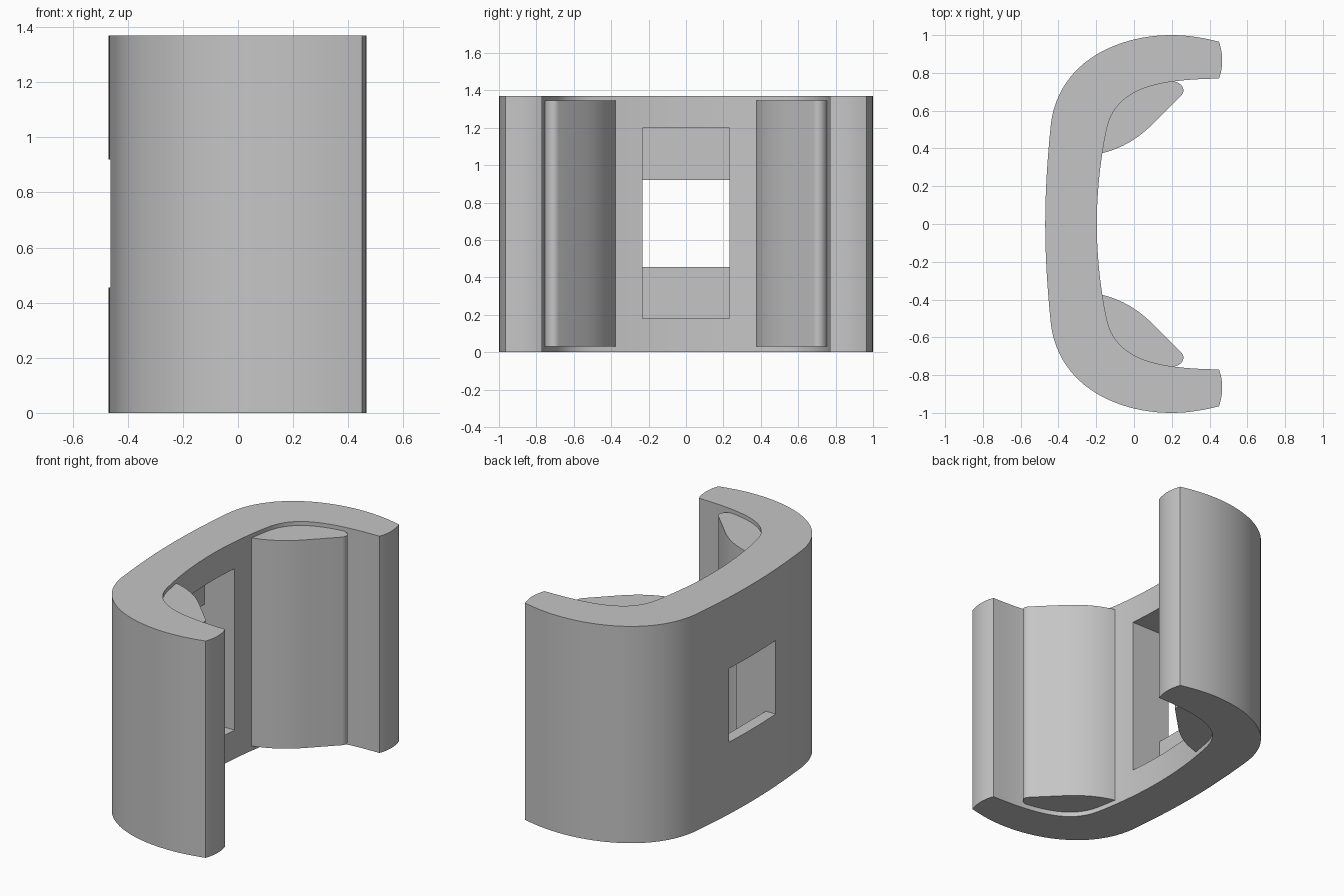
import bpy, bmesh, math
from mathutils import Vector
from mathutils.geometry import interpolate_bezier

cube = bpy.data.objects.get("Cube")
if cube:
    bpy.data.objects.remove(cube, do_unlink=True)

HEIGHT = 1.37

grey = bpy.data.materials.new("light grey")
grey.use_nodes = True
colour = (0.56, 0.56, 0.56, 1)
grey.diffuse_color = colour
grey.node_tree.nodes["Principled BSDF"].inputs["Base Color"].default_value = colour


def bezier(a, b, c, d, steps):
    pts = [Vector((*p, 0)) for p in (a, b, c, d)]
    return [(p.x, p.y) for p in interpolate_bezier(*pts, steps)]


def join(*runs):
    """Chain point runs, dropping repeated joints."""
    out = []
    for run in runs:
        for p in run:
            if not out or math.dist(p, out[-1]) > 1e-5:
                out.append(p)
    if math.dist(out[0], out[-1]) < 1e-5:
        out.pop()
    return out


def mirrored(points):
    return [(x, -y) for x, y in reversed(points)]


def prism(name, points, place, direction):
    """Extrude a closed outline; place maps 2D points into space."""
    bm = bmesh.new()
    face = bm.faces.new([bm.verts.new(place(*p)) for p in points])
    res = bmesh.ops.extrude_face_region(bm, geom=[face])
    verts = [v for v in res["geom"] if isinstance(v, bmesh.types.BMVert)]
    bmesh.ops.translate(bm, verts=verts, vec=direction)
    bmesh.ops.recalc_face_normals(bm, faces=bm.faces)
    mesh = bpy.data.meshes.new(name)
    bm.to_mesh(mesh)
    bm.free()
    mesh.materials.append(grey)
    obj = bpy.data.objects.new(name, mesh)
    bpy.context.collection.objects.link(obj)
    return obj


def select(obj):
    bpy.ops.object.select_all(action="DESELECT")
    obj.select_set(True)
    bpy.context.view_layer.objects.active = obj


def smooth(obj):
    select(obj)
    bpy.ops.object.shade_smooth_by_angle(angle=math.radians(30))


# C-shaped clip body: half outline from the outer back to the inner back
half = join(
    bezier((-0.47, 0), (-0.47, 0.2), (-0.455, 0.38), (-0.44, 0.53), 10),
    bezier((-0.44, 0.53), (-0.40, 0.85), (-0.10, 1.0), (0.20, 1.0), 24),
    bezier((0.20, 1.0), (0.29, 1.0), (0.37, 0.985), (0.45, 0.965), 8),
    bezier((0.45, 0.965), (0.473, 0.90), (0.473, 0.83), (0.45, 0.77), 8),
    bezier((0.45, 0.77), (0.12, 0.765), (-0.10, 0.72), (-0.145, 0.50), 24),
    bezier((-0.145, 0.50), (-0.175, 0.36), (-0.197, 0.18), (-0.197, 0), 10),
)
body = prism("clip_body", join(half, mirrored(half)),
             lambda x, y: (x, y, 0), (0, 0, HEIGHT))

# Square window through the back with a taller recess behind a thin lip
LIP = -0.395
step = [(-0.6, 0.455), (LIP, 0.455), (LIP, 0.18), (0, 0.18),
        (0, 1.2), (LIP, 1.2), (LIP, 0.92), (-0.6, 0.92)]
cutter = prism("window_cutter", step, lambda x, z: (x, -0.232, z), (0, 0.464, 0))
cutter.hide_render = True
mod = body.modifiers.new("window", "BOOLEAN")
mod.operation = "DIFFERENCE"
mod.solver = "EXACT"
mod.object = cutter
select(body)
bpy.ops.object.modifier_apply(modifier=mod.name)
bpy.data.objects.remove(cutter, do_unlink=True)
smooth(body)

# Grip pads inside both corners, slightly shorter than the body
pad = join(
    bezier((-0.17, 0.375), (-0.06, 0.40), (0.03, 0.46), (0.10, 0.53), 12),
    bezier((0.25, 0.68), (0.28, 0.71), (0.25, 0.755), (0.20, 0.757), 10),
    [(0.18, 0.80), (0.0, 0.78), (-0.14, 0.68), (-0.21, 0.50)],
)
for name, outline in (("back_pad", pad), ("front_pad", mirrored(pad))):
    smooth(prism(name, outline, lambda x, y: (x, y, 0.03), (0, 0, 1.315)))
